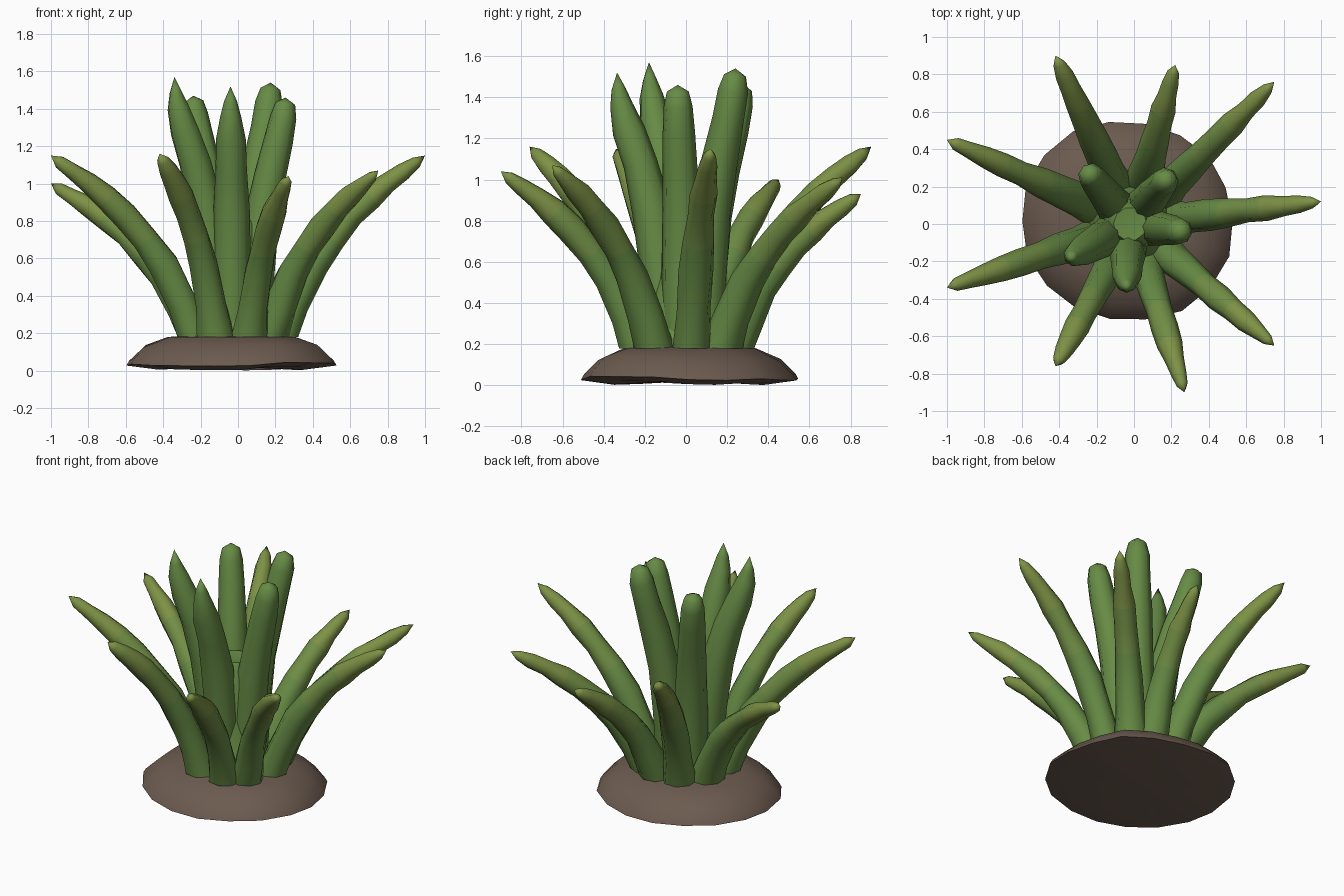
import bpy, bmesh, math, random
from mathutils import Vector

if "Cube" in bpy.data.objects:
    bpy.data.objects.remove(bpy.data.objects["Cube"])

random.seed(4)


def material(name, rgb):
    m = bpy.data.materials.new(name)
    m.diffuse_color = (*rgb, 1)
    m.use_nodes = True
    m.node_tree.nodes["Principled BSDF"].inputs["Base Color"].default_value = m.diffuse_color
    return m


GREEN = material("leaf_green", (0.135, 0.26, 0.06))
MID = material("leaf_mid_green", (0.165, 0.27, 0.06))
LIGHT = material("leaf_tip_green", (0.205, 0.285, 0.06))
BROWN = material("soil_brown", (0.15, 0.105, 0.08))


def skin(name, rings, mats, tip, ring_mats=None, bottom=None):
    """Bridge rings of points into a smooth-shaded shell ending in a point."""
    bm = bmesh.new()
    loops = [[bm.verts.new(p) for p in ring] for ring in rings]
    n = len(loops[0])
    for k, (a, b) in enumerate(zip(loops, loops[1:])):
        for i in range(n):
            j = (i + 1) % n
            f = bm.faces.new((a[i], a[j], b[j], b[i]))
            f.material_index = ring_mats[k] if ring_mats else 0
    v = bm.verts.new(tip)
    for i in range(n):
        f = bm.faces.new((loops[-1][i], loops[-1][(i + 1) % n], v))
        f.material_index = len(mats) - 1
    if bottom:
        v = bm.verts.new(bottom)
        for i in range(n):
            bm.faces.new((loops[0][(i + 1) % n], loops[0][i], v))
    bm.normal_update()
    me = bpy.data.meshes.new(name)
    bm.to_mesh(me)
    bm.free()
    for m in mats:
        me.materials.append(m)
    ob = bpy.data.objects.new(name, me)
    bpy.context.collection.objects.link(ob)
    bpy.ops.object.select_all(action='DESELECT')
    ob.select_set(True)
    bpy.context.view_layer.objects.active = ob
    bpy.ops.object.shade_smooth_by_angle(angle=math.radians(62))
    return ob


def leaf(name, base, tip, profile, jitter, mats, ring_mats=None, sides=8):
    """Tube along a bowed path; profile holds (outward share, height share, radius)."""
    base, tip = Vector(base), Vector(tip)
    d = tip - base
    pts = [Vector((base.x + d.x * h, base.y + d.y * h, base.z + d.z * v)) for h, v, _ in profile]
    rings = []
    side = Vector((d.y, -d.x, 0)).normalized()
    for k, (p, (_, _, r)) in enumerate(zip(pts, profile)):
        t = (pts[min(k + 1, len(pts) - 1)] - pts[max(k - 1, 0)]).normalized()
        if k == 0:
            t = Vector((0, 0, 1))          # level cut where the leaf meets the soil
        up = t.cross(side)
        r *= 1 + random.uniform(-jitter, jitter)
        turn = random.uniform(-1, 1) * jitter
        rings.append([p + r * (math.cos(a) * side + math.sin(a) * up)
                      for a in (turn + 2 * math.pi * i / sides for i in range(sides))])
    return skin(name, rings, mats, tip, ring_mats)


# Soil mound: shallow dome with an uneven edge and a closed, slightly dished underside
N = 18
wobble = [random.uniform(-0.015, 0.015) for _ in range(N)]
dome = []
for r, z in ((0.40, 0.012), (0.57, 0.034), (0.555, 0.06), (0.48, 0.13), (0.35, 0.18), (0.15, 0.192)):
    dome.append([(-0.035 + (r + wobble[i]) * math.cos(2 * math.pi * i / N),
                  0.015 + (r * 0.95 + wobble[i]) * math.sin(2 * math.pi * i / N),
                  z + (wobble[i] * 0.8 if r > 0.36 else 0)) for i in range(N)])
skin("soil_mound", dome, [BROWN], (-0.035, 0.015, 0.195), bottom=(-0.035, 0.015, 0.022))

# Outer leaves: spread out and bend away from the centre
outer_profile = [(0, 0, 0.1), (0.09, 0.18, 0.09), (0.22, 0.395, 0.081), (0.35, 0.54, 0.075),
                 (0.49, 0.67, 0.07), (0.62, 0.77, 0.064), (0.74, 0.85, 0.055),
                 (0.85, 0.912, 0.046), (0.94, 0.963, 0.032)]
outer_tips = [(-0.42, 0.90, 1.16), (0.22, 0.85, 0.93), (0.75, 0.76, 1.01), (1.0, 0.12, 1.15),
              (0.75, -0.65, 1.07), (0.27, -0.90, 1.04), (-0.42, -0.76, 1.16),
              (-1.0, -0.34, 1.15), (-1.0, 0.45, 1.0)]
for i, (x, y, z) in enumerate(outer_tips):
    s = 0.235 / math.hypot(x, y)
    leaf(f"outer_leaf_{i + 1}", (x * s - 0.005, y * s, 0.18), (x, y, z), outer_profile, 0.09,
         [GREEN, MID, LIGHT], [0, 0, 0, 1, 1, 2, 2, 2])

# Inner leaves: tall, nearly upright blades, some ending sharp and some blunt
blade = [(0, 0, 0.1), (0.1, 0.28, 0.1), (0.28, 0.5, 0.095), (0.52, 0.67, 0.086)]
sharp = blade + [(0.76, 0.79, 0.078), (0.91, 0.88, 0.058), (0.97, 0.94, 0.034)]
blunt = blade + [(0.78, 0.82, 0.08), (0.93, 0.92, 0.072), (0.99, 0.975, 0.054)]
inner_tips = [(-0.34, -0.18, 1.57, sharp), (-0.04, -0.335, 1.52, sharp), (0.175, 0.24, 1.54, blunt),
              (-0.24, 0.27, 1.47, blunt), (0.255, -0.04, 1.46, blunt)]
for i, (x, y, z, profile) in enumerate(inner_tips):
    s = 0.1 / math.hypot(x, y)
    leaf(f"inner_leaf_{i + 1}", (x * s - 0.02, y * s, 0.18), (x, y, z), profile, 0.04, [GREEN])

# Central stem: fills the heart where the inner leaves fuse together
core = [[(-0.02 + r * math.cos(math.pi * i / 5), r * math.sin(math.pi * i / 5), z) for i in range(10)]
        for r, z in ((0.24, 0.18), (0.19, 0.3), (0.155, 0.55), (0.14, 0.78), (0.09, 0.88))]
skin("central_stem", core, [GREEN], (-0.02, 0, 0.87))
